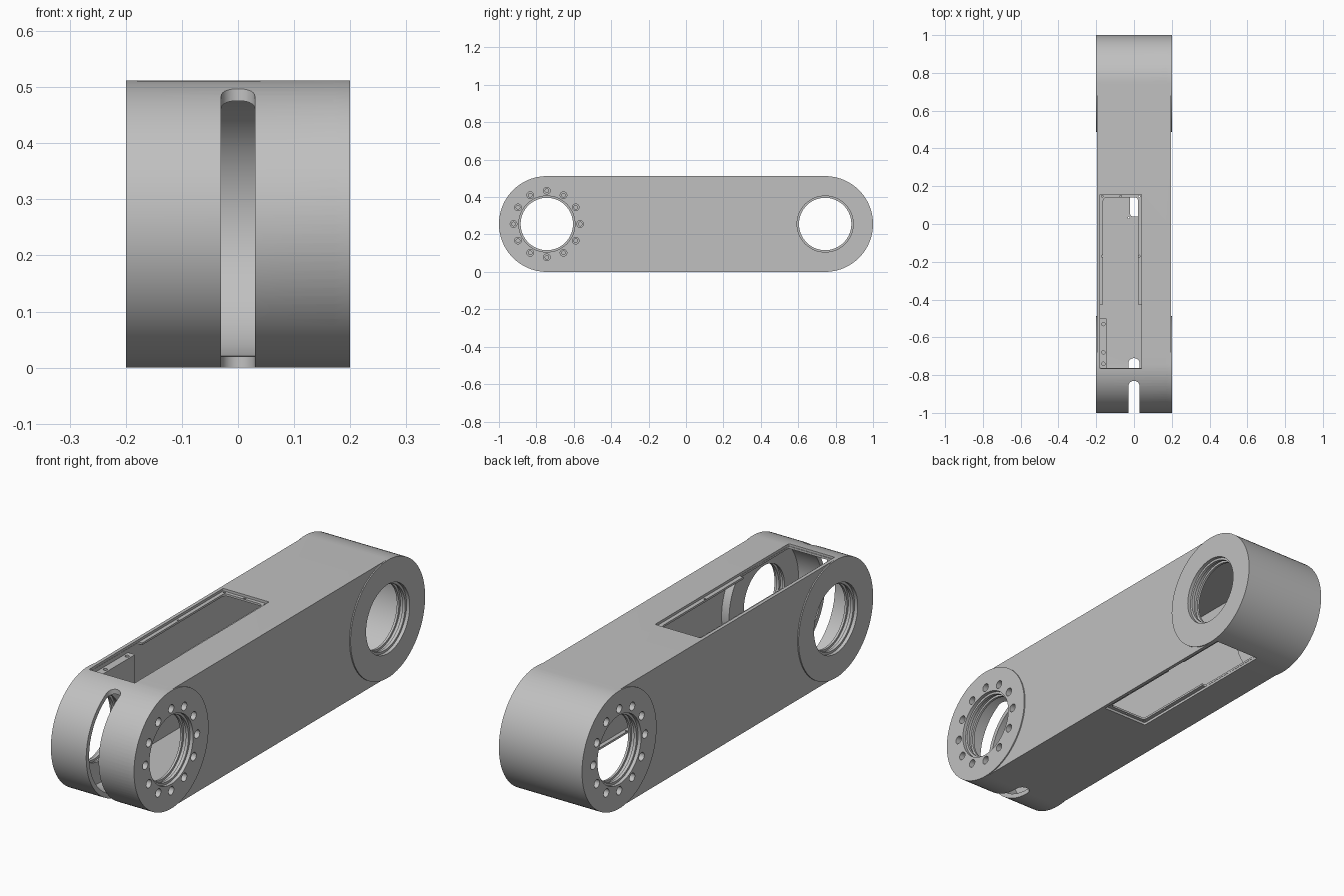
import bpy, bmesh
from math import sin, cos, pi, radians
from mathutils import Vector

if "Cube" in bpy.data.objects:
    bpy.data.objects.remove(bpy.data.objects["Cube"])

R = 0.256          # end radius, also the centre height
HUB = 0.744        # distance of each hub axis from the middle
WALL = 0.02

steel = bpy.data.materials.new("plain grey")
steel.use_nodes = True
grey = (0.53, 0.53, 0.53, 1)
steel.diffuse_color = grey
steel.node_tree.nodes["Principled BSDF"].inputs["Base Color"].default_value = grey


def arc(cx, cy, r, a0, a1, n):
    return [(cx + r * cos(a0 + (a1 - a0) * i / n), cy + r * sin(a0 + (a1 - a0) * i / n))
            for i in range(n + 1)]


def circle(cx, cy, r, n=64):
    return arc(cx, cy, r, 0, 2 * pi, n)[:-1]


def stadium(r):
    return arc(HUB, R, r, -pi / 2, pi / 2, 48) + arc(-HUB, R, r, pi / 2, 1.5 * pi, 48)


def rounded_rect(x0, x1, y0, y1, r):
    corners = [(x1 - r, y1 - r), (x0 + r, y1 - r), (x0 + r, y0 + r), (x1 - r, y0 + r)]
    return [p for i, (x, y) in enumerate(corners)
            for p in arc(x, y, r, i * pi / 2, (i + 1) * pi / 2, 6)]


def prism(name, outlines, axis, lo, hi):
    """Extrude 2D outlines along x (points are y, z) or z (points are x, y)."""
    bm = bmesh.new()
    for pts in outlines:
        at = (lambda p, h: Vector((h, *p))) if axis == "x" else (lambda p, h: Vector((*p, h)))
        face = bm.faces.new([bm.verts.new(at(p, lo)) for p in pts])
        new = bmesh.ops.extrude_face_region(bm, geom=[face])["geom"]
        shift = at((0, 0), hi - lo)
        bmesh.ops.translate(bm, vec=shift, verts=[v for v in new if isinstance(v, bmesh.types.BMVert)])
    bmesh.ops.recalc_face_normals(bm, faces=bm.faces)
    mesh = bpy.data.meshes.new(name)
    bm.to_mesh(mesh)
    bm.free()
    mesh.materials.append(steel)
    obj = bpy.data.objects.new(name, mesh)
    bpy.context.collection.objects.link(obj)
    return obj


def combine(tool, operation):
    """Apply a boolean to the link body, then discard the tool."""
    tool.hide_render = True
    mod = body.modifiers.new(tool.name, "BOOLEAN")
    mod.operation, mod.solver, mod.object = operation, "EXACT", tool
    bpy.context.view_layer.objects.active = body
    bpy.ops.object.modifier_apply(modifier=mod.name)
    bpy.data.objects.remove(tool)


def add(*args):
    combine(prism(*args), "UNION")


def cut(*args):
    combine(prism(*args), "DIFFERENCE")


# Hollow arm with slightly raised hub faces
body = prism("link_body", [stadium(R)], "x", -0.195, 0.195)
hubs = [circle(y, R, R, 96) for y in (-HUB, HUB)]
for side in (-1, 1):
    add("hub_face", hubs, "x", *sorted((side * 0.17, side * 0.2)))
cut("cavity", [stadium(R - WALL)], "x", -0.181, 0.181)

# Thick bearing pads inside each hub
for side in (-1, 1):
    pads = [circle(y, R, R - 0.015) for y in (-HUB, HUB)]
    add("bearing_pad", pads, "x", *sorted((side * 0.145, side * 0.19)))


def span(s, a, b):
    return sorted((s * a, s * b))


def level(s, a, b):
    return [R + h for h in span(s, a - R, b - R)]


# Access hatches: top hatch (s=1) and its shorter point-mirrored twin below (s=-1)
for s, end in ((1, 0.14), (-1, -0.04)):
    def rect(x0, x1, y0, y1, r=0.004):
        return rounded_rect(*span(s, x0, x1), *span(s, y0, y1), r)

    add("mount_block", [rect(-0.19, -0.145, -0.76, -0.5)], "z", *level(s, 0.36, 0.495))
    cut("hatch_recess", [rect(-0.18, 0.04, -0.765, end + 0.016)], "z", *level(s, 0.501, 0.6))
    cut("hatch_narrow", [rect(-0.163, 0.022, -0.5, end, 0.018)], "z", *level(s, 0.484, 0.6))
    cut("hatch_wide", [rect(-0.179, 0.039, -0.763, -0.425)], "z", *level(s, 0.484, 0.6))

    rivets = [(x, y) for x in (-0.168, 0.028) for y in (end + 0.006, -0.17)]
    rivets.append((-0.07, end + 0.007))
    cut("lip_holes", [circle(s * x, s * y, 0.005, 12) for x, y in rivets], "z", *level(s, 0.47, 0.6))
    cut("block_holes", [circle(s * -0.162, s * y, 0.009, 16) for y in (-0.53, -0.68, -0.74)],
        "z", *level(s, 0.44, 0.6))

# Bearing bores with a stepped rim on both sides
cut("bores", [circle(y, R, 0.14) for y in (-HUB, HUB)], "x", -0.3, 0.3)
for side in (-1, 1):
    for a, b, r in ((0.185, 0.3, 0.15), (0.155, 0.172, 0.15)):
        cut("bore_step", [circle(y, R, r) for y in (-HUB, HUB)], "x", *span(side, a, b))

    # Twelve counterbored bolt holes on one hub per side
    centres = [(-side * HUB + 0.178 * cos(radians(30 * i)), R + 0.178 * sin(radians(30 * i)))
               for i in range(12)]
    for depth, r in ((0.17, 0.018), (0.15, 0.01)):
        cut("bolt_holes", [circle(y, z, r, 20) for y, z in centres], "x", *span(side, depth, 0.3))

# Cable slot wrapping around the front end
for end, lo, hi in ((-0.83, R, 0.7), (-0.71, -0.2, R + 0.01)):
    slot = arc(0, end - 0.03, 0.03, 0, pi, 16) + [(-0.03, -1.2), (0.03, -1.2)]
    cut("cable_slot", [slot], "z", lo, hi)

bpy.ops.object.select_all(action="DESELECT")
body.select_set(True)
bpy.context.view_layer.objects.active = body
bpy.ops.object.shade_smooth_by_angle(angle=radians(25))
